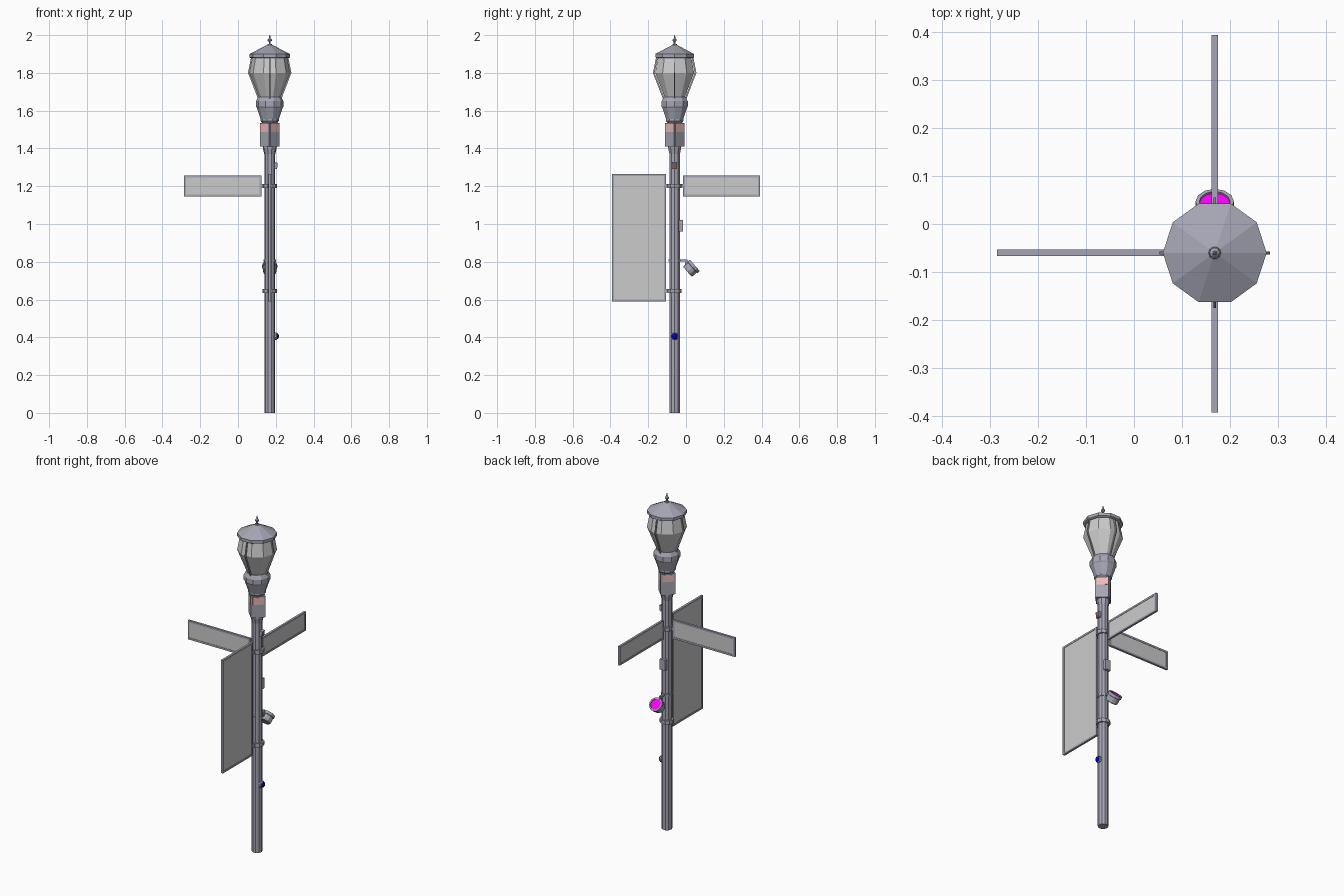
import bpy, bmesh, math
from mathutils import Vector, Matrix

if "Cube" in bpy.data.objects:
    bpy.data.objects.remove(bpy.data.objects["Cube"])

PX, PY = 0.168, -0.06          # pole axis


def mat(name, rgb):
    m = bpy.data.materials.new(name)
    m.diffuse_color = (*rgb, 1)
    m.use_nodes = True
    m.node_tree.nodes["Principled BSDF"].inputs["Base Color"].default_value = m.diffuse_color
    return m


METAL = mat("blue_grey_metal", (0.38, 0.38, 0.46))
PANEL = mat("pale_grey_panel", (0.55, 0.55, 0.55))
PINK = mat("pink_strip", (0.85, 0.5, 0.48))
MAGENTA = mat("magenta_lens", (1.0, 0.0, 1.0))
BLUE = mat("blue_button", (0.0, 0.0, 0.8))
RED = mat("dark_red_face", (0.3, 0.1, 0.1))


def finish(name, bm, material, matrix=None):
    bmesh.ops.recalc_face_normals(bm, faces=bm.faces)
    me = bpy.data.meshes.new(name)
    bm.to_mesh(me)
    bm.free()
    me.materials.append(material)
    ob = bpy.data.objects.new(name, me)
    ob.matrix_world = matrix or Matrix.Translation((PX, PY, 0))
    bpy.context.collection.objects.link(ob)
    return ob


def lathe(name, profile, n, material=METAL, matrix=None):
    """Turn (radius, height) points around z with n flat sides."""
    bm = bmesh.new()
    rings = [[bm.verts.new((r * math.cos(2 * math.pi * i / n), r * math.sin(2 * math.pi * i / n), z))
              for i in range(n)] for r, z in profile]
    for a, b in zip(rings, rings[1:]):
        for i in range(n):
            j = (i + 1) % n
            bm.faces.new((a[i], a[j], b[j], b[i]))
    bm.faces.new(rings[0])
    bm.faces.new(rings[-1])
    return finish(name, bm, material, matrix)


def box(name, lo, hi, material=METAL, matrix=None):
    """Box between two corners, relative to the pole axis."""
    lo, hi = Vector(lo), Vector(hi)
    bm = bmesh.new()
    bmesh.ops.create_cube(bm, size=1)
    for v in bm.verts:
        v.co = Vector([(lo[k] + hi[k]) / 2 + v.co[k] * (hi[k] - lo[k]) for k in range(3)])
    return finish(name, bm, material, matrix)


def turned(angle):
    return Matrix.Translation((PX, PY, 0)) @ Matrix.Rotation(math.radians(angle), 4, 'Z')


def sign(name, angle, a, b, z0, z1):
    """Framed board pointing away from the pole at the given angle."""
    m, t, w = turned(angle), 0.0065, 0.011
    box(name + "_panel", (a + w, -0.0045, z0 + w), (b - w, 0.0045, z1 - w), PANEL, m)
    box(name + "_frame_inner", (a, -t, z0), (a + w, t, z1), METAL, m)
    box(name + "_frame_outer", (b - w, -t, z0), (b, t, z1), METAL, m)
    box(name + "_frame_bottom", (a + w, -t, z0), (b - w, t, z0 + w), METAL, m)
    box(name + "_frame_top", (a + w, -t, z1 - w), (b - w, t, z1), METAL, m)


# Pole and clamp rings
lathe("pole", [(0.029, 0), (0.029, 1.37), (0.036, 1.40), (0.036, 1.55)], 10)
for nm, z, r, h in (("upper_clamp", 1.202, 0.039, 0.022), ("lower_clamp", 0.646, 0.039, 0.022),
                    ("lamp_clamp", 0.807, 0.033, 0.012)):
    lathe(nm, [(r, z - h / 2), (r, z + h / 2)], 10)

# Street signs and large board with their lugs
sign("left_sign", 180, 0.043, 0.453, 1.145, 1.258)
sign("back_sign", 90, 0.043, 0.453, 1.145, 1.258)
sign("front_board", -90, 0.046, 0.332, 0.59, 1.265)
for ang, z in ((180, 1.202), (90, 1.202), (-90, 1.202), (-90, 0.646)):
    box("sign_lug", (0.03, -0.008, z - 0.009), (0.048, 0.008, z + 0.009), METAL, turned(ang))

# Square housing under the lantern, set diagonally, with pink strips
box("housing", (-0.034, -0.034, 1.41), (0.034, 0.034, 1.533), METAL, turned(45))
for ang in (45, 135, 225, 315):
    box("housing_plate", (0.03, -0.034, 1.41), (0.040, 0.034, 1.535), METAL, turned(ang))
    box("pink_strip", (0.036, -0.031, 1.488), (0.0412, 0.031, 1.53), PINK, turned(ang))

# Lantern: base cup, tapered glass, roof, finial
lathe("lantern_base", [(0.036, 1.53), (0.048, 1.545), (0.048, 1.555), (0.068, 1.615), (0.073, 1.622),
                       (0.073, 1.65), (0.060, 1.672)], 10)
lathe("lantern_glass", [(0.055, 1.668), (0.108, 1.80), (0.092, 1.885)], 10, PANEL)
lathe("lantern_roof", [(0.100, 1.878), (0.108, 1.882), (0.108, 1.900), (0.013, 1.948), (0.012, 1.953)], 10)
lathe("finial", [(0.005, 1.945), (0.005, 1.965), (0.011, 1.970), (0.011, 1.976), (0.005, 1.982), (0.002, 2.0)], 8)

# Four bent ribs over the glass
path = [(0.060, 1.665), (0.112, 1.80), (0.094, 1.89)]
for ang in (0, 90, 180, 270):
    bm = bmesh.new()
    secs = [[bm.verts.new((r + dr, dy, z)) for dr, dy in
             ((-0.006, -0.003), (0.003, -0.003), (0.003, 0.003), (-0.006, 0.003))] for r, z in path]
    for a, b in zip(secs, secs[1:]):
        for i in range(4):
            bm.faces.new((a[i], a[(i + 1) % 4], b[(i + 1) % 4], b[i]))
    bm.faces.new(secs[0])
    bm.faces.new(secs[-1])
    finish("lantern_rib", bm, METAL, turned(ang))

# Tilted spotlight with recessed lens on the back
aim = Vector((0, 0.75, 0.65)).normalized()
spot = Matrix.Translation((PX, 0.0075, 0.747)) @ aim.to_track_quat('Z', 'Y').to_matrix().to_4x4()
lathe("spotlight", [(0.033, 0), (0.036, 0.006), (0.036, 0.034), (0.040, 0.036), (0.040, 0.052),
                    (0.032, 0.052), (0.032, 0.046)], 12, METAL, spot)
lathe("spotlight_lens", [(0.031, 0.044), (0.031, 0.048)], 12, MAGENTA, spot)
box("spotlight_arm", (0.025, -0.006, 0.802), (0.062, 0.006, 0.813), METAL, turned(90))
box("spotlight_bracket", (0.054, -0.006, 0.762), (0.068, 0.006, 0.813), METAL, turned(90))

# Control box on the back, sensor and blue button on the right
box("control_box", (0.024, -0.018, 0.96), (0.043, 0.018, 1.022), METAL, turned(90))
tilt = Matrix.Translation((PX + 0.033, PY, 1.308)) @ Matrix.Rotation(math.radians(8), 4, 'Y')
box("sensor_body", (-0.008, -0.013, -0.017), (0.007, 0.013, 0.017), METAL, tilt)
box("sensor_face", (0.006, -0.010, -0.014), (0.008, 0.010, 0.014), RED, tilt)
side = Matrix.Translation((PX + 0.025, PY, 0.406)) @ Matrix.Rotation(math.radians(90), 4, 'Y')
lathe("button_ring", [(0.020, 0), (0.020, 0.010), (0.017, 0.013)], 10, METAL, side)
lathe("button_dome", [(0.017, 0.012), (0.014, 0.019), (0.006, 0.023)], 10, BLUE, side)
